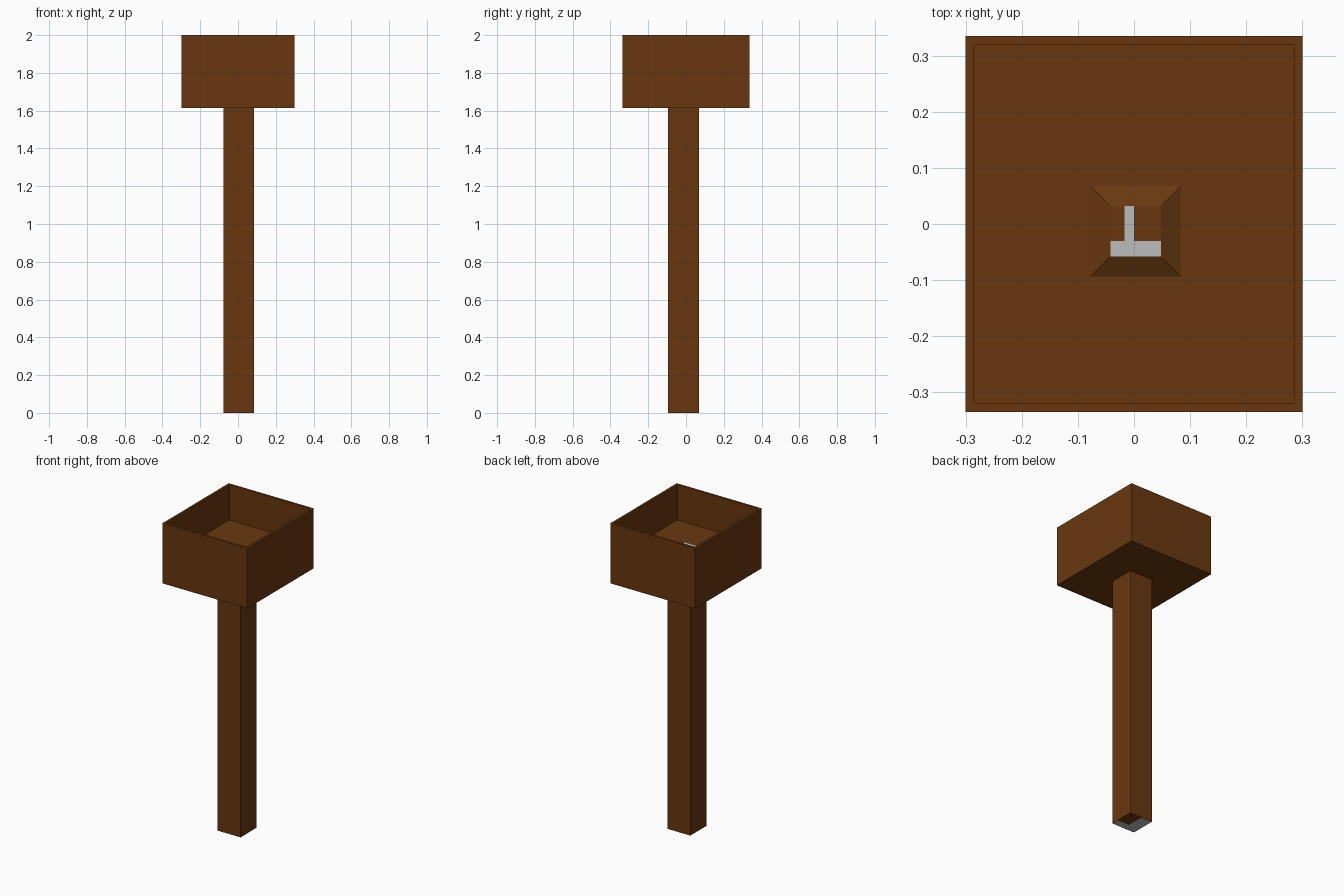
import bpy, bmesh

if "Cube" in bpy.data.objects:
    bpy.data.objects.remove(bpy.data.objects["Cube"])


def material(name, rgb):
    m = bpy.data.materials.new(name)
    m.diffuse_color = (*rgb, 1.0)
    m.use_nodes = True
    m.node_tree.nodes["Principled BSDF"].inputs["Base Color"].default_value = m.diffuse_color
    return m


brown = material("brown_wood", (0.138, 0.039, 0.005))
grey = material("light_grey", (0.50, 0.50, 0.50))


def box(bm, x0, x1, y0, y1, z0, z1):
    bmesh.ops.create_cube(bm, size=1)
    for v in bm.verts:
        v.co.x = x1 if v.co.x > 0 else x0
        v.co.y = y1 if v.co.y > 0 else y0
        v.co.z = z1 if v.co.z > 0 else z0


def top_face(bm):
    return max(bm.faces, key=lambda f: f.calc_center_median().z)


def split(bm, face, co, normal):
    # cut only the given faces along a plane
    faces = [f for f in face if f.is_valid]
    geom = faces + list({e for f in faces for e in f.edges}) + list({v for f in faces for v in f.verts})
    bmesh.ops.bisect_plane(bm, geom=geom, plane_co=co, plane_no=normal)


def finish(bm, name):
    bmesh.ops.recalc_face_normals(bm, faces=bm.faces)
    me = bpy.data.meshes.new(name)
    bm.to_mesh(me)
    bm.free()
    me.materials.append(brown)
    me.materials.append(grey)
    ob = bpy.data.objects.new(name, me)
    bpy.context.collection.objects.link(ob)
    return ob


# open planter box with a recessed floor
FLOOR = 1.775
bm = bmesh.new()
box(bm, -0.30, 0.30, -0.335, 0.335, 1.615, 2.0)
f = top_face(bm)
bmesh.ops.inset_region(bm, faces=[f], thickness=0.021)
for v in f.verts:
    v.co.z = 2.0
r = bmesh.ops.extrude_discrete_faces(bm, faces=[f])
for v in r["faces"][0].verts:
    v.co.z = FLOOR
finish(bm, "box")

# square post, its low tapered tip showing through the box floor
bm = bmesh.new()
box(bm, -0.078, 0.084, -0.094, 0.068, 0.0, FLOOR + 0.002)
f = top_face(bm)
bmesh.ops.inset_region(bm, faces=[f], thickness=0.051)
for v in f.verts:
    v.co.z = FLOOR + 0.022

# grey patches on the tip and on the foot
tip = FLOOR + 0.022


def caps(z):
    return [f for f in bm.faces if all(abs(v.co.z - z) < 1e-4 for v in f.verts)]


for z, ycut, xs in ((tip, -0.03, (-0.017, 0.0)), (0.0, -0.045, (0.0,))):
    split(bm, caps(z), (0, ycut, z), (0, 1, 0))
    for x in xs:
        split(bm, caps(z), (x, 0, z), (1, 0, 0))
    for f in caps(z):
        c = f.calc_center_median()
        column = c.x < 0 and (z == 0.0 or c.x > -0.017)
        f.material_index = 1 if c.y < ycut or column else 0
finish(bm, "post")
